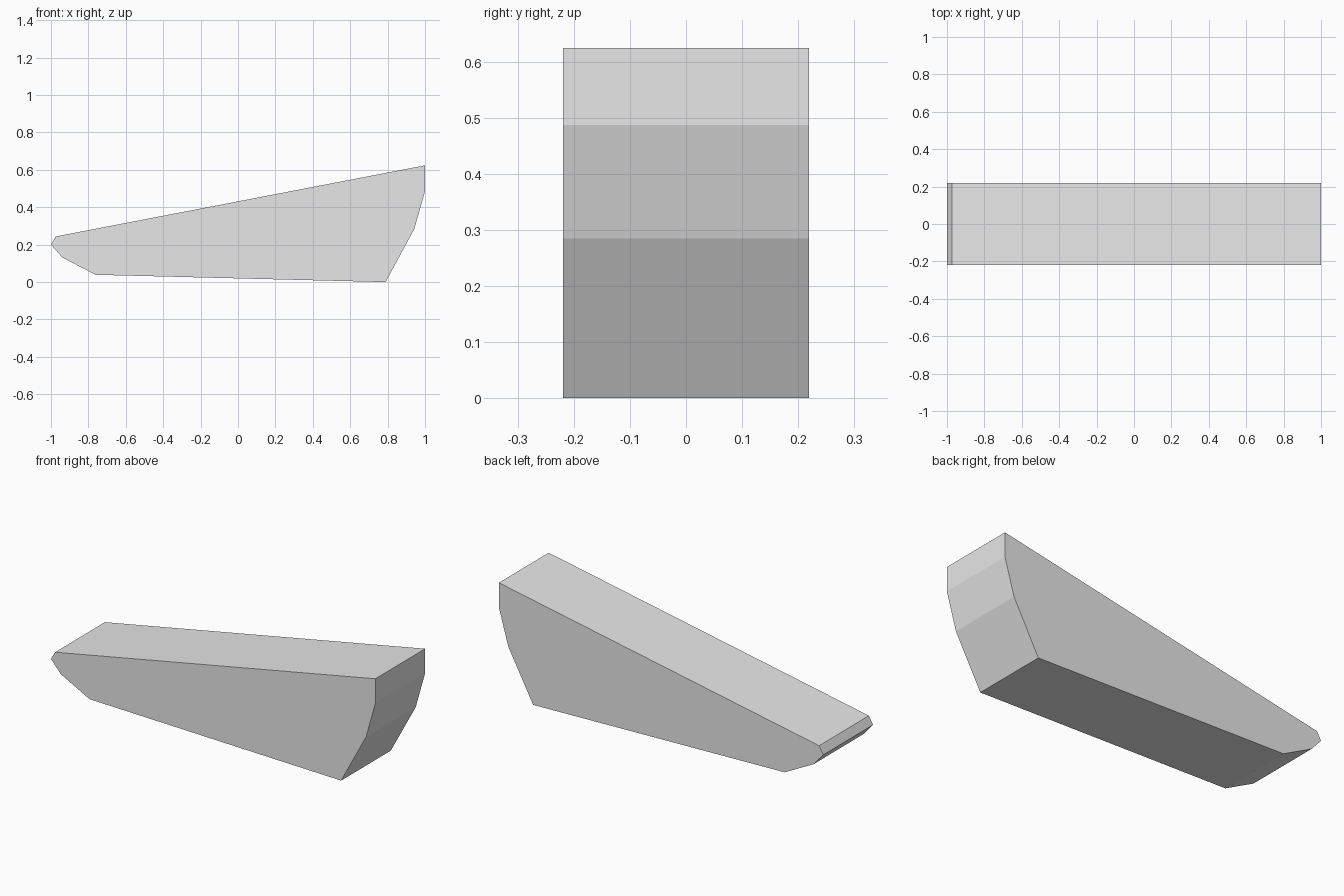
import bpy
import bmesh

default = bpy.data.objects.get("Cube")
if default:
    bpy.data.objects.remove(default, do_unlink=True)


def flat_material(name, colour):
    mat = bpy.data.materials.new(name)
    mat.use_nodes = True
    mat.diffuse_color = colour
    mat.node_tree.nodes["Principled BSDF"].inputs["Base Color"].default_value = colour
    return mat


def extrude_profile(name, profile, half_width, mat):
    """Extrude a side outline (x, z) across y, centred on y = 0."""
    bm = bmesh.new()
    outline = bm.faces.new([bm.verts.new((x, -half_width, z)) for x, z in profile])
    result = bmesh.ops.extrude_face_region(bm, geom=[outline], use_keep_orig=True)
    moved = [v for v in result["geom"] if isinstance(v, bmesh.types.BMVert)]
    bmesh.ops.translate(bm, verts=moved, vec=(0, 2 * half_width, 0))
    bmesh.ops.recalc_face_normals(bm, faces=bm.faces)
    mesh = bpy.data.meshes.new(name)
    bm.to_mesh(mesh)
    bm.free()
    mesh.materials.append(mat)
    obj = bpy.data.objects.new(name, mesh)
    bpy.context.collection.objects.link(obj)
    return obj


# Tapered wedge: blunt nose at -x, tall chamfered end at +x
wedge_outline = [
    (-1.0, 0.2), (-0.94, 0.132), (-0.762, 0.039), (0.789, 0.0),
    (0.943, 0.285), (1.0, 0.487), (1.0, 0.624), (-0.974, 0.244),
]
grey = flat_material("light grey", (0.8, 0.8, 0.8, 1.0))
extrude_profile("wedge_body", wedge_outline, 0.219, grey)
